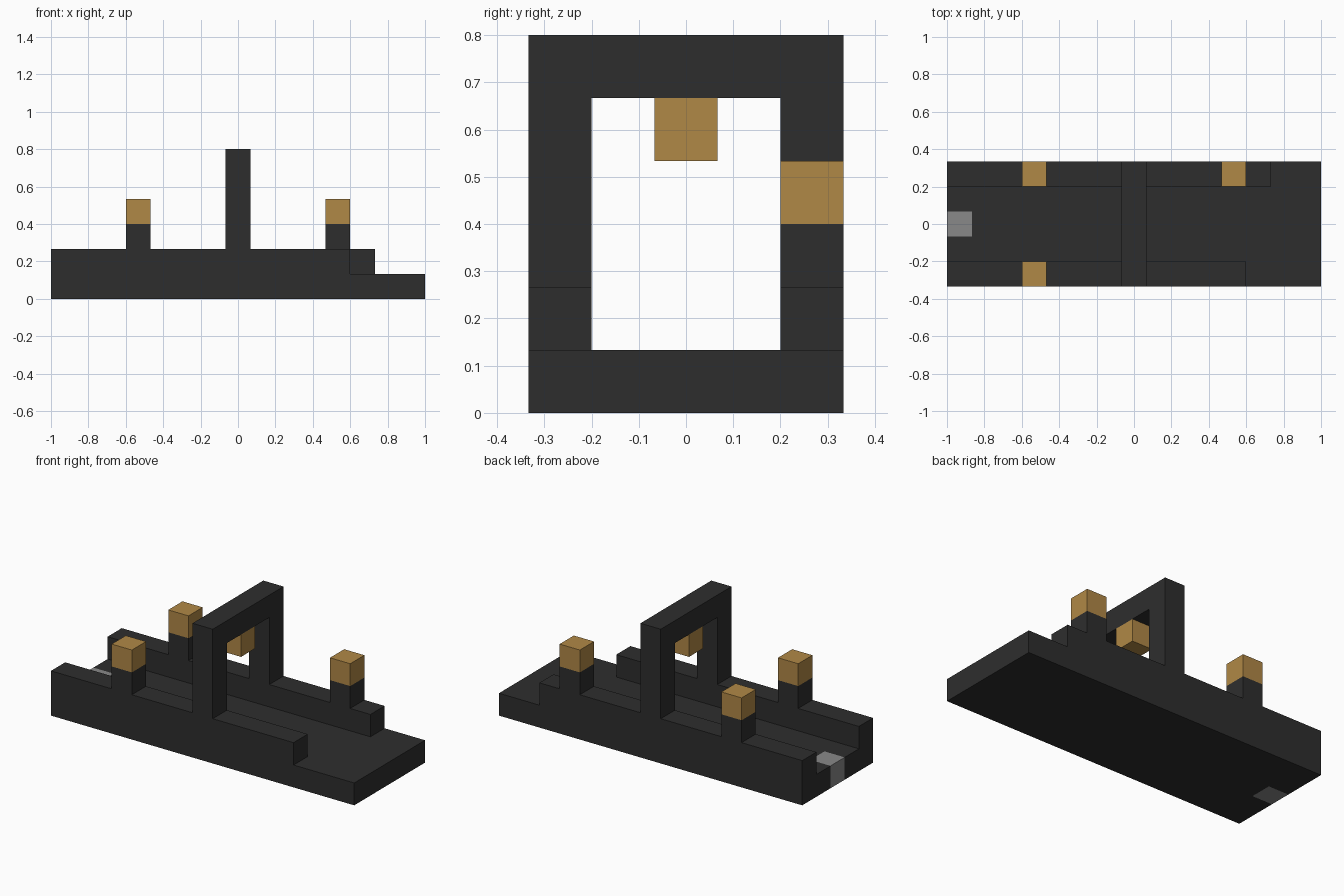
import bpy
import bmesh

U = 2 / 15  # side of one building block

if "Cube" in bpy.data.objects:
    bpy.data.objects.remove(bpy.data.objects["Cube"])


def make_material(name, color):
    mat = bpy.data.materials.new(name)
    mat.use_nodes = True
    mat.diffuse_color = (*color, 1)
    mat.node_tree.nodes["Principled BSDF"].inputs["Base Color"].default_value = (*color, 1)
    return mat


charcoal = make_material("charcoal", (0.027, 0.027, 0.027))
amber = make_material("amber", (0.434, 0.246, 0.061))
grey = make_material("grey", (0.246, 0.246, 0.246))


def finish(name, bm, *mats):
    """Scale block units to size and link the object."""
    bmesh.ops.scale(bm, vec=(U, U, U), verts=bm.verts)
    bmesh.ops.recalc_face_normals(bm, faces=bm.faces)
    mesh = bpy.data.meshes.new(name)
    bm.to_mesh(mesh)
    bm.free()
    for mat in mats:
        mesh.materials.append(mat)
    obj = bpy.data.objects.new(name, mesh)
    bpy.context.collection.objects.link(obj)
    return obj


def block(center, size):
    bm = bmesh.new()
    bmesh.ops.create_cube(bm, size=1)
    bmesh.ops.scale(bm, vec=size, verts=bm.verts)
    bmesh.ops.translate(bm, vec=center, verts=bm.verts)
    return bm


def side_wall(name, y, rail_end, posts):
    """Extrude a stepped outline: deck edge, rail, lamp posts and arch leg."""
    steps = [(p - 0.5, p + 0.5, 3) for p in posts] + [(-0.5, 0.5, 6)]
    outline = [(-7.5, 0), (-7.5, 2)]
    for x0, x1, top in sorted(steps):
        outline += [(x0, 2), (x0, top), (x1, top)]
        if x1 < rail_end:
            outline.append((x1, 2))
    if outline[-1][0] < rail_end:
        outline.append((rail_end, 2))
    outline += [(rail_end, 1), (7.5, 1), (7.5, 0)]
    bm = bmesh.new()
    face = bm.faces.new([bm.verts.new((x, y - 0.5, z)) for x, z in outline])
    out = bmesh.ops.extrude_face_region(bm, geom=[face])["geom"]
    moved = [v for v in out if isinstance(v, bmesh.types.BMVert)]
    bmesh.ops.translate(bm, vec=(0, 1, 0), verts=moved)
    finish(name, bm, charcoal)


# Sides with their lamps
sides = {"front": (-2, 4.5, [-4]), "back": (2, 5.5, [-4, 4])}
for side, (y, rail_end, posts) in sides.items():
    side_wall(side + "_side_wall", y, rail_end, posts)
    for i, x in enumerate(posts):
        finish(f"{side}_lamp_{i + 1}", block((x, y, 3.5), (1, 1, 1)), amber)

# Floor with a grey patch cut into its end
floor = block((0, 0, 0.5), (15, 3, 1))
for co, normal in (((-6.5, 0, 0), (1, 0, 0)), ((0, -0.5, 0), (0, 1, 0)), ((0, 0.5, 0), (0, 1, 0))):
    geom = floor.verts[:] + floor.edges[:] + floor.faces[:]
    bmesh.ops.bisect_plane(floor, geom=geom, plane_co=co, plane_no=normal)
for face in floor.faces:
    c = face.calc_center_median()
    face.material_index = int(c.x < -6.5 and abs(c.y) < 0.5)
finish("floor", floor, charcoal, grey)

# Arch beam and its hanging lamp
finish("arch_beam", block((0, 0, 5.5), (1, 3, 1)), charcoal)
finish("hanging_lamp", block((0, 0, 4.5), (1, 1, 1)), amber)
